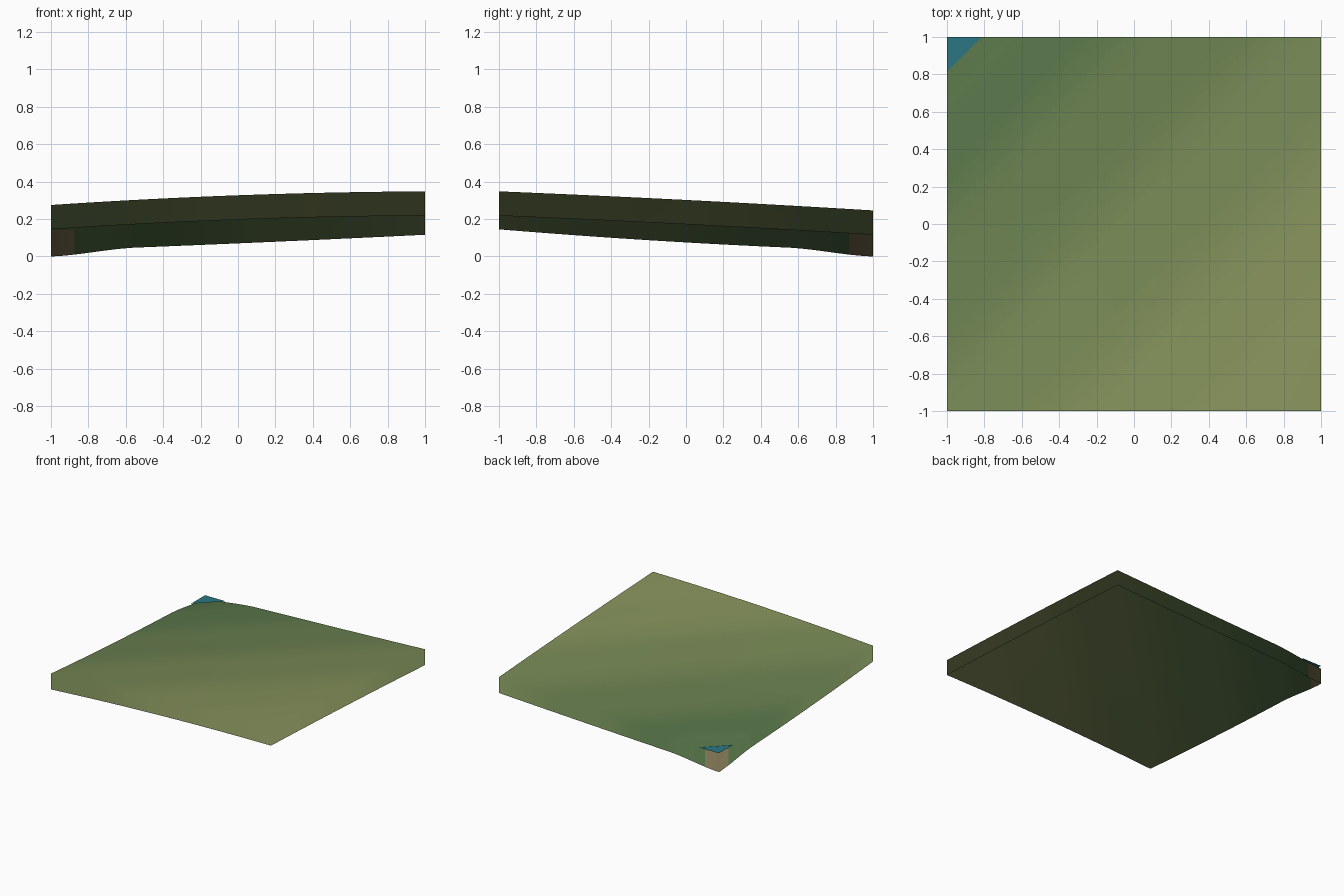
import bpy, bmesh, math

if "Cube" in bpy.data.objects:
    bpy.data.objects.remove(bpy.data.objects["Cube"])

N = 64            # grid cells per side
SKIRT = 0.13      # depth of the hanging edge
BANDS = 28        # grass colour steps
WATER_Z = 0.155


def make_mat(name, rgb):
    m = bpy.data.materials.new(name)
    m.diffuse_color = (*rgb, 1.0)
    m.use_nodes = True
    m.node_tree.nodes["Principled BSDF"].inputs["Base Color"].default_value = m.diffuse_color
    return m


def quad(a, b, c, t):
    """Parabola through a, b, c at t = -1, 0, 1."""
    return b + (c - a) / 2 * t + ((a + c) / 2 - b) * t * t


def corner_dist(x, y):
    return (x + 1) + (1 - y)


def height(x, y):
    front = quad(0.275, 0.327, 0.348, x)
    middle = quad(0.205, 0.260, 0.302, x)
    back = quad(0.160, 0.200, 0.246, x)
    # dip at the pond corner
    u = max(0.0, 1 - corner_dist(x, y) / 0.46)
    return quad(front, middle, back, y) - 0.03 * u * u * (3 - 2 * u)


def add_object(name, bm, mats):
    me = bpy.data.meshes.new(name)
    bm.to_mesh(me)
    bm.free()
    ob = bpy.data.objects.new(name, me)
    bpy.context.collection.objects.link(ob)
    for m in mats:
        me.materials.append(m)
    return ob


# terrain: a curved sheet with an open-bottomed skirt hanging from its border
bm = bmesh.new()
bmesh.ops.create_grid(bm, x_segments=N, y_segments=N, size=1.0)
for v in bm.verts:
    v.co.z = height(v.co.x, v.co.y)
bm.normal_update()
top_normal = {(round(v.co.x, 3), round(v.co.y, 3)): v.normal.copy() for v in bm.verts}
border = [e for e in bm.edges if e.is_boundary]
ext = bmesh.ops.extrude_edge_only(bm, edges=border)
for g in ext["geom"]:
    if isinstance(g, bmesh.types.BMVert):
        g.co.z -= SKIRT
bmesh.ops.recalc_face_normals(bm, faces=bm.faces)
if max(bm.faces, key=lambda f: abs(f.normal.z)).normal.z < 0:
    bmesh.ops.reverse_faces(bm, faces=bm.faces[:])

# colour bands: dark grass low, dry grass high, sand in the pond corner
low, high = (0.09, 0.175, 0.065), (0.25, 0.3, 0.11)
mats = [make_mat(f"grass_{i}", [a + (b - a) * i / (BANDS - 1) for a, b in zip(low, high)])
        for i in range(BANDS)]
mats.append(make_mat("sand", (0.24, 0.2, 0.1)))
for f in bm.faces:
    c = f.calc_center_median()
    f.smooth = True
    s = corner_dist(c.x, c.y)
    if s < 0.14:
        f.material_index = BANDS
    else:
        t = 0.08 + (s - 0.5) / 3.1 + 0.05 * math.cos(math.tau * (s - 0.27) / 0.85)
        f.material_index = min(BANDS - 1, max(0, int(t * BANDS)))
terrain = add_object("terrain", bm, mats)

# the skirt carries the ground's normals so the edge shades continuously
terrain.data.normals_split_custom_set_from_vertices(
    [top_normal[(round(v.co.x, 3), round(v.co.y, 3))] for v in terrain.data.vertices])

# pond surface in the back left corner
bm = bmesh.new()
corner = [(-1, 1), (-1, 0.815), (-0.815, 1)]
bm.faces.new([bm.verts.new((x, y, WATER_Z)) for x, y in corner])
add_object("pond_water", bm, [make_mat("water", (0.025, 0.18, 0.22))])
